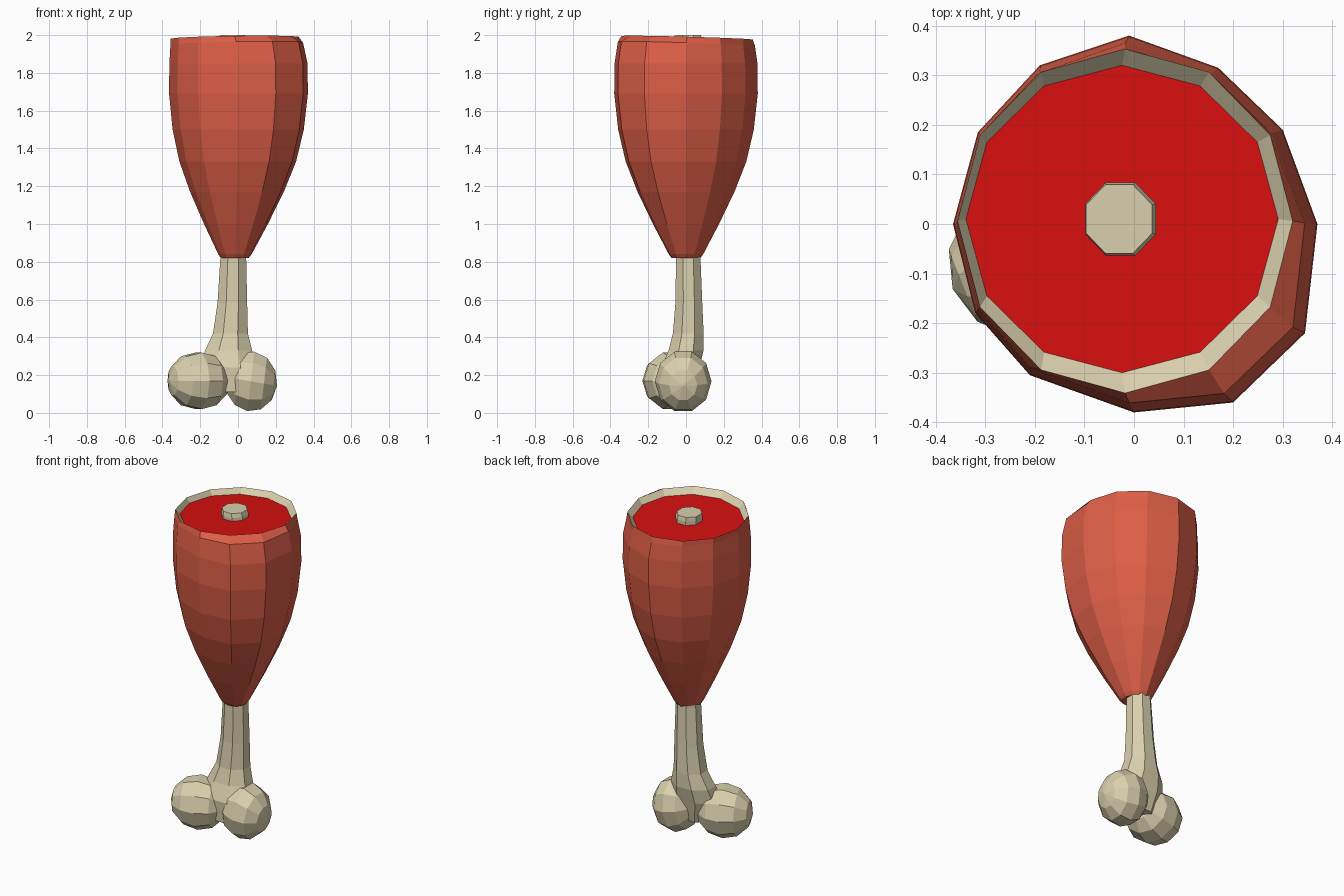
import bpy, bmesh
from math import sin, cos, pi, radians
from mathutils import Matrix, Vector

cube = bpy.data.objects.get("Cube")
if cube:
    bpy.data.objects.remove(cube)


def material(name, rgb):
    m = bpy.data.materials.new(name)
    m.use_nodes = True
    m.diffuse_color = (*rgb, 1)
    m.node_tree.nodes["Principled BSDF"].inputs["Base Color"].default_value = (*rgb, 1)
    return m


SKIN = material("roasted skin", (0.72, 0.112, 0.063))
RAW = material("raw red", (0.68, 0.005, 0.005))
BONE = material("bone cream", (0.70, 0.63, 0.42))


def finish(name, bm, *mats):
    bmesh.ops.recalc_face_normals(bm, faces=bm.faces)
    me = bpy.data.meshes.new(name)
    bm.to_mesh(me)
    bm.free()
    for m in mats:
        me.materials.append(m)
    ob = bpy.data.objects.new(name, me)
    bpy.context.collection.objects.link(ob)
    return ob


def loft(bm, rings, slots=None, cap_start=True, cap_end=True):
    """Skin a stack of equal-sized rings; slots gives a material per band."""
    loops = [[bm.verts.new(p) for p in r] for r in rings]
    n = len(loops[0])
    for k, (a, b) in enumerate(zip(loops, loops[1:])):
        for i in range(n):
            j = (i + 1) % n
            f = bm.faces.new((a[i], a[j], b[j], b[i]))
            f.material_index = slots[k] if slots else 0
    if cap_start:
        bm.faces.new(loops[0][::-1])
    if cap_end:
        bm.faces.new(loops[-1])
    return loops


def oval(n, cx, cy, rx, ry, z, turn=0.0):
    return [Vector((cx + rx * cos(2 * pi * i / n + turn),
                    cy + ry * sin(2 * pi * i / n + turn), z)) for i in range(n)]


def tilt(ring):
    return [Vector((p.x, p.y, p.z + 0.015 * p.x - 0.028 * p.y)) for p in ring]


# Meat: irregular twelve-sided outline, scaled down towards the bone
OUTLINE = [(0.37, 0), (0.30, 0.19), (0.17, 0.315), (-0.01, 0.38),
           (-0.19, 0.32), (-0.315, 0.185), (-0.365, 0), (-0.32, -0.18),
           (-0.21, -0.305), (0, -0.38), (0.2, -0.36), (0.345, -0.22)]


def slice_at(z, s):
    shift = -0.022 * (1 - s)
    return [Vector((x * s + shift, y * s, z)) for x, y in OUTLINE]


rings = [slice_at(z, s) for z, s in [
    (0.82, 0.20), (0.84, 0.24), (1.0, 0.46), (1.17, 0.675), (1.33, 0.84),
    (1.5, 0.945), (1.69, 1.0), (1.85, 0.995)]]
rings.append(tilt([p + Vector((-0.008, 0.002, 0)) for p in slice_at(1.955, 0.955)]))
rings.append(tilt(oval(12, -0.018, 0.006, 0.338, 0.347, 1.987)))
rings.append(tilt(oval(12, -0.024, 0.01, 0.315, 0.31, 1.955)))
bm = bmesh.new()
loops = loft(bm, rings, [0] * 9 + [1], cap_end=False)
cut = bm.faces.new(loops[-1])          # raw cut face inside the fat rim
cut.material_index = 2
finish("meat", bm, SKIN, BONE, RAW)

# Bone shaft: eight-sided, flaring into the knuckle
bm = bmesh.new()
loft(bm, [oval(8, *r, turn=pi / 8) for r in [
    (-0.05, -0.04, 0.10, 0.09, 0.11),
    (-0.05, -0.03, 0.16, 0.11, 0.24),
    (-0.05, 0.0, 0.135, 0.10, 0.33),
    (-0.04, 0.012, 0.10, 0.088, 0.42),
    (-0.03, 0.015, 0.085, 0.077, 0.58),
    (-0.025, 0.012, 0.074, 0.07, 0.82),
    (-0.027, 0.01, 0.077, 0.08, 1.975),
    (-0.03, 0.01, 0.072, 0.075, 2.0)]])
finish("bone_shaft", bm, BONE)


# Bone knobs: faceted balls with their poles pointing sideways
def knob(name, centre, size, yaw, lean):
    bm = bmesh.new()
    bmesh.ops.create_uvsphere(bm, u_segments=10, v_segments=6, radius=1)
    turn = (Matrix.Rotation(radians(yaw), 4, "Z")
            @ Matrix.Rotation(radians(90 + lean), 4, "Y"))
    place = Matrix.Translation(centre) @ Matrix.Diagonal((*size, 1))
    bmesh.ops.transform(bm, matrix=place @ turn, verts=bm.verts)
    finish(name, bm, BONE)


knob("right_knob", (-0.208, -0.078, 0.17), (0.168, 0.155, 0.157), 20, 0)
knob("left_knob", (0.068, -0.015, 0.167), (0.14, 0.15, 0.167), 0, 8)
